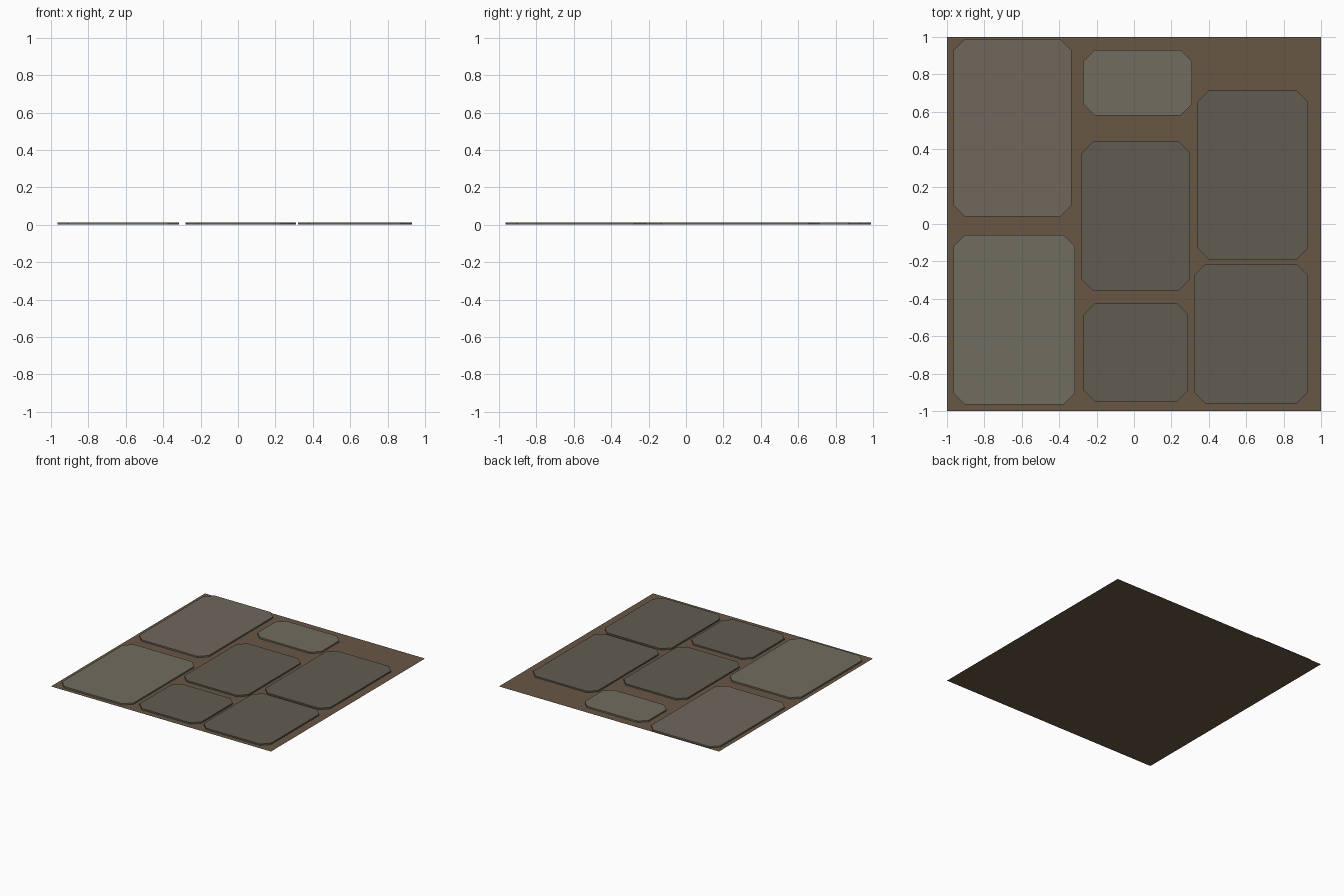
import bpy, bmesh

if "Cube" in bpy.data.objects:
    bpy.data.objects.remove(bpy.data.objects["Cube"])


def material(name, rgb):
    m = bpy.data.materials.new(name)
    m.diffuse_color = (*rgb, 1)
    m.use_nodes = True
    m.node_tree.nodes["Principled BSDF"].inputs["Base Color"].default_value = m.diffuse_color
    return m


def make_object(name, bm, mats):
    me = bpy.data.meshes.new(name)
    bm.to_mesh(me)
    bm.free()
    for m in mats:
        me.materials.append(m)
    ob = bpy.data.objects.new(name, me)
    bpy.context.collection.objects.link(ob)
    return ob


soil = material("soil", (0.14, 0.095, 0.06))
grey = material("grey_stone", (0.12, 0.108, 0.085))
warm = material("warm_stone", (0.16, 0.135, 0.108))
pale = material("pale_stone", (0.165, 0.15, 0.115))
moss = material("mossy_stone", (0.16, 0.15, 0.112))

# Ground sheet
bm = bmesh.new()
bmesh.ops.create_grid(bm, x_segments=1, y_segments=1, size=1)
make_object("ground_sheet", bm, [soil])


# Paving stone: chamfered rectangle raised from the ground, open underneath
def paving_stone(name, x0, x1, y0, y1, mat, c=0.06, height=0.012):
    bm = bmesh.new()
    outline = [(x0 + c, y0), (x1 - c, y0), (x1, y0 + c), (x1, y1 - c),
               (x1 - c, y1), (x0 + c, y1), (x0, y1 - c), (x0, y0 + c)]
    low = [bm.verts.new((x, y, 0)) for x, y in outline]
    top = [bm.verts.new((x, y, height)) for x, y in outline]
    bm.faces.new(top)
    for i in range(8):
        j = (i + 1) % 8
        bm.faces.new((low[i], low[j], top[j], top[i]))
    make_object(name, bm, [mat])


# Left column, middle column, right column
paving_stone("stone_left_back", -0.965, -0.335, 0.04, 0.99, warm)
paving_stone("stone_left_front", -0.965, -0.315, -0.965, -0.06, moss)
paving_stone("stone_middle_back", -0.27, 0.31, 0.58, 0.93, pale)
paving_stone("stone_middle", -0.28, 0.30, -0.355, 0.44, grey)
paving_stone("stone_middle_front", -0.27, 0.29, -0.95, -0.425, grey)
paving_stone("stone_right_back", 0.34, 0.93, -0.19, 0.715, grey)
paving_stone("stone_right_front", 0.32, 0.93, -0.96, -0.215, grey)
